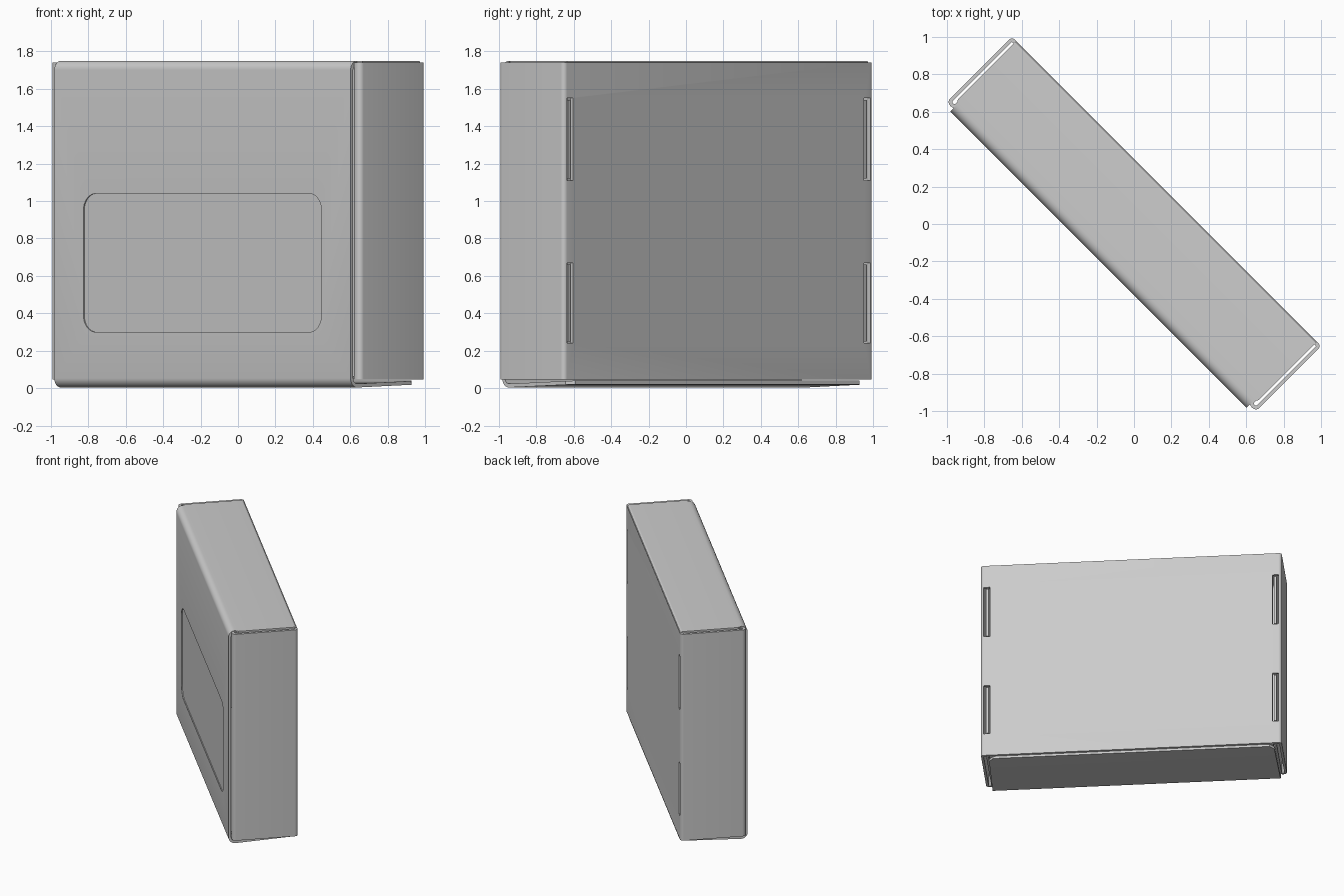
import bpy, bmesh, math
from mathutils import Vector, Matrix

if "Cube" in bpy.data.objects:
    bpy.data.objects.remove(bpy.data.objects["Cube"])

T = 0.02                                   # card thickness
TURN = Matrix.Rotation(math.radians(-45), 4, 'Z')


def make(name, verts, faces):
    bm = bmesh.new()
    vs = [bm.verts.new(v) for v in verts]
    for f in faces:
        bm.faces.new([vs[i] for i in f])
    bmesh.ops.recalc_face_normals(bm, faces=bm.faces)
    me = bpy.data.meshes.new(name)
    bm.to_mesh(me)
    bm.free()
    ob = bpy.data.objects.new(name, me)
    bpy.context.collection.objects.link(ob)
    ob.matrix_world = TURN
    return ob


def fillet(path, n=6):
    """Round the corners of a path of (a, b, radius)."""
    out = []
    for i, (a, b, r) in enumerate(path):
        p = Vector((a, b))
        if r == 0 or i in (0, len(path) - 1):
            out.append(p)
            continue
        d1 = (Vector(path[i - 1][:2]) - p).normalized()
        d2 = (Vector(path[i + 1][:2]) - p).normalized()
        half = d1.angle(d2) / 2
        c = p + (d1 + d2).normalized() * r / math.sin(half)
        s = p + d1 * r / math.tan(half) - c
        e = p + d2 * r / math.tan(half) - c
        turn = s.angle_signed(e)
        for k in range(n + 1):
            out.append(c + Matrix.Rotation(-turn * k / n, 2) @ s)
    return out


def sheet(name, path, place, span):
    """Folded card: path thickened by T and extruded over span(p) = (low, high)."""
    pts = fillet(path)
    verts, faces = [], []
    for i, p in enumerate(pts):
        a = (p - pts[i - 1]).normalized() if i else None
        b = (pts[i + 1] - p).normalized() if i < len(pts) - 1 else None
        a, b = a or b, b or a
        t = (a + b).normalized()
        n = Vector((-t.y, t.x)) * (T / 2 / max(t.dot(a), 0.3))
        lo, hi = span(p)
        for q, w in ((p + n, lo), (p + n, hi), (p - n, hi), (p - n, lo)):
            verts.append(place(q.x, q.y, w))
        if i:
            o = 4 * (i - 1)
            for k in range(4):
                j = (k + 1) % 4
                faces.append((o + k, o + j, o + 4 + j, o + 4 + k))
    faces += [(0, 1, 2, 3), tuple(range(len(verts) - 4, len(verts)))]
    return make(name, verts, faces)


def box(name, x0, x1, y0, y1, z0, z1):
    v = [(x, y, z) for z in (z0, z1) for x, y in ((x0, y0), (x1, y0), (x1, y1), (x0, y1))]
    f = [(0, 1, 2, 3), (4, 5, 6, 7)] + [(i, (i + 1) % 4, (i + 1) % 4 + 4, i + 4) for i in range(4)]
    return make(name, v, f)


def cut(ob, cutter):
    cutter.hide_render = True
    m = ob.modifiers.new("cut", 'BOOLEAN')
    m.object, m.operation, m.solver = cutter, 'DIFFERENCE', 'EXACT'
    bpy.context.view_layer.objects.active = ob
    bpy.ops.object.modifier_apply(modifier=m.name)
    bpy.data.objects.remove(cutter)


def lid_span(p):
    if p.y > 1.7 and p.x > -0.2:
        w = 1.137                          # top panel
    elif p.y < 0.03 and p.x > 0.1:
        w = 1.11 if p.x < 0.21 else 1.075  # tapered tuck flap end
    else:
        w = 1.12
    return -w, w


across = lambda a, b, w: (w, a, b)
upright = lambda a, b, w: (a, b, w)

# lid: bottom flap, front panel, top panel and back hinge
lid = sheet("lid", [(0.238, 0.03, 0), (0.2, 0.028, 0), (-0.259, 0.012, 0.04),
                    (-0.259, 1.74, 0.04), (-0.195, 1.74, 0), (-0.19, 1.74, 0),
                    (0.2362, 1.74, 0.012), (0.2362, 1.64, 0)], across, lid_span)

# side walls roll over at the front edge and are joined by the back panel
half = [(1.12, 0.215, 0), (1.12, -0.238, 0.018), (1.16, -0.238, 0.018), (1.16, 0.237, 0.014)]
body = sheet("back_and_sides",
             half + [(-a, b, r) for a, b, r in reversed(half)],
             upright, lambda p: (0.047, 1.727 if abs(p.x) < 1.1 and p.y > 0 else 1.742))

# inner bottom wall
wall = sheet("inner_bottom_wall", [(0.2358, 0.15, 0), (0.2358, 0.055, 0.012), (-0.235, 0.055, 0)],
             across, lambda p: (-1.105, 1.105))

# locking slots in the back panel with the tabs that sit in them
tabs = []
for s in (-1, 1):
    for z0, z1 in ((0.24, 0.67), (1.11, 1.55)):
        u0, u1 = sorted((s * 1.1, s * 1.148))
        cut(body, box("slot_cutter", u0, u1, 0.218, 0.3, z0, z1))
        u0, u1 = sorted((s * 1.11, s * 1.13))
        tabs.append(box("locking_tab", u0, u1, 0.2, 0.236, z0 + 0.01, z1 - 0.01))

# shallow rounded recess on the front panel
r = 0.09
ring = []
for k, (sx, sz) in enumerate(((1, 1), (-1, 1), (-1, -1), (1, -1))):
    for i in range(9):
        a = math.pi / 2 * (k + i / 8)
        ring.append((sx * (0.9 - r) + r * math.cos(a), 0.67 + sz * (0.37 - r) + r * math.sin(a)))
n = len(ring)
recess = make("recess_cutter", [(x, y, z) for y in (-0.3, -0.262) for x, z in ring],
              [tuple(range(n)), tuple(range(n, 2 * n))] +
              [(i, (i + 1) % n, (i + 1) % n + n, i + n) for i in range(n)])
cut(lid, recess)

# smooth the bends, keep cut edges sharp
bpy.ops.object.select_all(action='DESELECT')
for ob in [lid, body, wall] + tabs:
    ob.select_set(True)
bpy.context.view_layer.objects.active = lid
bpy.ops.object.shade_smooth_by_angle(angle=math.radians(35))
